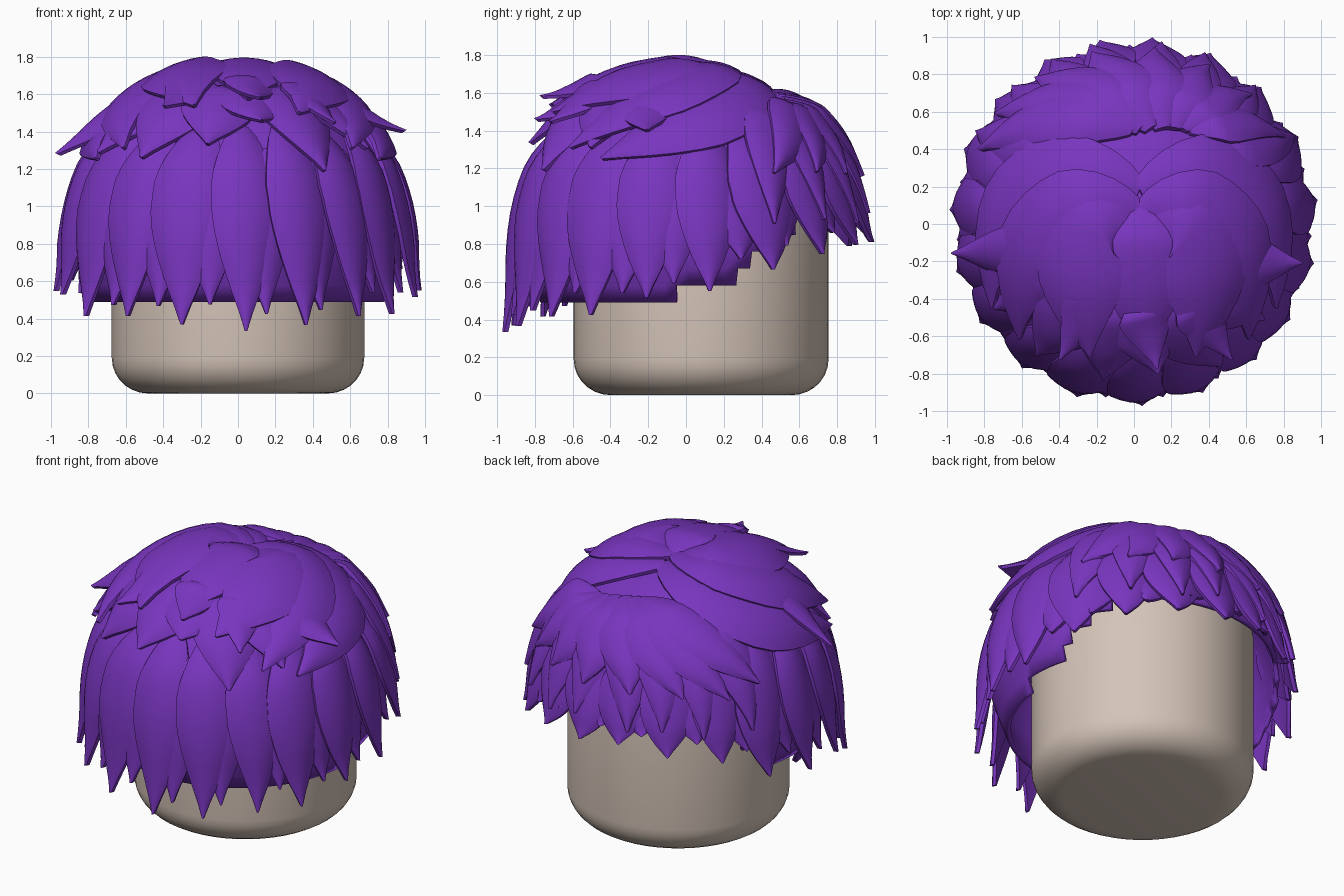
import bpy, bmesh, math, random
from mathutils import Vector

if "Cube" in bpy.data.objects:
    bpy.data.objects.remove(bpy.data.objects["Cube"])

random.seed(4)
CENTER = Vector((0, 0.015, 0.75))
RX, RZ, POW = 0.89, 0.95, 2.15


def material(name, rgb):
    m = bpy.data.materials.new(name)
    m.diffuse_color = (*rgb, 1)
    m.use_nodes = True
    m.node_tree.nodes["Principled BSDF"].inputs["Base Color"].default_value = m.diffuse_color
    return m


PURPLE = material("purple hair", (0.19, 0.036, 0.52))
SKIN = material("warm beige", (0.66, 0.55, 0.475))


def finish(name, bm, mat, angle=40):
    bmesh.ops.recalc_face_normals(bm, faces=bm.faces)
    me = bpy.data.meshes.new(name)
    bm.to_mesh(me)
    bm.free()
    me.materials.append(mat)
    ob = bpy.data.objects.new(name, me)
    bpy.context.collection.objects.link(ob)
    bpy.ops.object.select_all(action='DESELECT')
    ob.select_set(True)
    bpy.context.view_layer.objects.active = ob
    bpy.ops.object.shade_smooth_by_angle(angle=math.radians(angle))
    return ob


# Scalp surface: a full dome above the centre, a straight wall below it
def project(q):
    d = q - CENTER
    flat = Vector((d.x, d.y, 0))
    r = max(flat.length, 1e-6)
    out = flat / r
    if d.z > 0:
        a, b = r / RX, d.z / RZ
        k = (a ** POW + b ** POW) ** (-1 / POW)
        n = out * ((a * k) ** (POW - 1) / RX)
        n.z = (b * k) ** (POW - 1) / RZ
        return CENTER + d * k, n.normalized()
    return Vector((out.x * RX, out.y * RX + CENTER.y, q.z)), out


def plan(x, y):
    a = min(1, math.hypot(x, y - CENTER.y) / RX)
    return Vector((x, y, 0.75 + RZ * (1 - a ** POW) ** (1 / POW)))


def side(deg, z):
    a = math.radians(deg)
    r = RX * max(0.02, 1 - (max(0, z - 0.75) / RZ) ** POW) ** (1 / POW)
    return Vector((r * math.sin(a), CENTER.y - r * math.cos(a), z))


# One leaf-shaped lock that follows the scalp along a bent path
def lock(bm, a, b, c, width, off=0.03, bulge=0.04, flare=0.03, tilt=0.0, full=0.45):
    rows, cols = 14, 8

    def path(v):
        return project(a * (1 - v) ** 2 + b * 2 * v * (1 - v) + c * v * v)

    rings = []
    for i in range(rows + 1):
        v = i / rows
        p, n = path(v)
        t = path(min(1, v + 0.02))[0] - path(max(0, v - 0.02))[0]
        s = t.cross(n).normalized()
        w = width * min(1, (v + 0.04) / 0.38) ** 0.6
        w *= 1 - max(0, (v - full) / (1 - full)) ** 1.4
        w = max(w, 0.006)
        thick = min(1, 0.3 + v * 3) * min(1, 0.25 + (1 - v) * 2.5)
        lift = off * min(1, 0.3 + 2.5 * v) + flare * v ** 4
        outer, inner = [], []
        for j in range(cols + 1):
            u = 2 * j / cols - 1
            q, m = project(p + s * (w * u))
            o = lift + tilt * u * w / width
            outer.append(bm.verts.new(q + m * (o + bulge * thick * (1 - u * u))))
            inner.append(bm.verts.new(q + m * (o - 0.022)))
        rings.append(outer + inner[::-1])
    k = len(rings[0])
    for r0, r1 in zip(rings, rings[1:]):
        for j in range(k):
            bm.faces.new((r0[j], r0[(j + 1) % k], r1[(j + 1) % k], r1[j]))
    bm.faces.new(rings[0])
    bm.faces.new(rings[-1][::-1])


# Head: a round drum with softened ends
profile = [(0, 0), (0.48, 0)]
profile += [(0.48 + 0.195 * math.sin(t), 0.19 - 0.19 * math.cos(t))
            for t in [math.pi / 2 * i / 7 for i in range(1, 8)]]
profile += [(0.675 - 0.25 * (1 - math.cos(t)), 1.08 + 0.25 * math.sin(t))
            for t in [math.pi / 2 * i / 6 for i in range(7)]]
profile += [(0, 1.33)]
bm = bmesh.new()
vs = [bm.verts.new((r, 0.08, z)) for r, z in profile]
es = [bm.edges.new(e) for e in zip(vs, vs[1:])]
bmesh.ops.spin(bm, geom=vs + es, cent=(0, 0.08, 0), axis=(0, 0, 1),
               angle=math.tau, steps=48)
bmesh.ops.remove_doubles(bm, verts=bm.verts, dist=0.0005)
finish("head", bm, SKIN)

# Hair cap: dome whose lower edge climbs in steps towards the back
levels = [0.49, 0.58, 0.67, 0.76, 0.85, 0.94, 1.05, 1.17, 1.29, 1.4, 1.5, 1.58, 1.64, 1.675]
cuts = [-0.08, 0.26, 0.36, 0.44, 0.54]
bm = bmesh.new()
SEG = 80
grid = []
for z in levels:
    ring = []
    for i in range(SEG):
        p = side(360 * i / SEG, z)
        k = 0.985 if z > 0.75 else 0.985 - 0.4 * (0.75 - z)
        ring.append(bm.verts.new((p.x * k, p.y * k, z)))
    grid.append(ring)
top = bm.verts.new((0, 0, 1.69))
for li in range(len(levels) - 1):
    for i in range(SEG):
        j = (i + 1) % SEG
        y = (grid[2][i].co.y + grid[2][j].co.y) / 2
        if li >= sum(y > c for c in cuts):
            bm.faces.new((grid[li][i], grid[li][j], grid[li + 1][j], grid[li + 1][i]))
for i in range(SEG):
    bm.faces.new((grid[-1][i], grid[-1][(i + 1) % SEG], top))
bmesh.ops.delete(bm, geom=[v for v in bm.verts if not v.link_faces], context='VERTS')
cap = finish("hair_cap", bm, PURPLE)
sol = cap.modifiers.new("thickness", 'SOLIDIFY')
sol.thickness = 0.03
sol.offset = -1


def tip_height(deg):
    d = abs((deg + 180) % 360 - 180)
    if d < 90:
        return 0.34 + 0.19 * (d / 90) ** 1.5
    return 0.53 + 0.27 * min(1, (d - 90) / 65)


# Hanging locks: an inner and an outer tier all the way round
for name, shift, rise, off, wide, start in (
        ("inner_hanging_locks", 11, 0.08, -0.005, 0.17, 1.3),
        ("outer_hanging_locks", 2, 0.0, 0.03, 0.175, 1.42)):
    bm = bmesh.new()
    for i in range(19):
        deg = shift + i * 360 / 19
        z = tip_height(deg) + rise + random.uniform(-0.02, 0.05)
        sway = random.uniform(-4, 4)
        lock(bm, side(deg - sway, start), side(deg + sway, 1.0), side(deg + sway * 0.5, z),
             wide + random.uniform(-0.01, 0.015), off=off, bulge=0.035,
             flare=0.06, tilt=0.025, full=0.5)
    finish(name, bm, PURPLE)

# Back fringe: short overlapping locks fanning out from the upper back
bm = bmesh.new()
for deg, z in ((121, 0.90), (138, 0.92), (155, 0.90), (172, 0.95),
               (190, 0.92), (207, 0.94), (224, 0.90), (241, 0.92)):
    lock(bm, side(deg * 0.7 + 54, 1.5), side(deg, 1.35), side(deg + random.uniform(-4, 4), z),
         0.16, off=0.05, bulge=0.035, flare=0.04, tilt=0.03)
for x, y in ((-0.74, 0.36), (-0.66, 0.53), (-0.47, 0.70), (-0.2, 0.82), (0.1, 0.84),
             (0.36, 0.76), (0.56, 0.62), (0.72, 0.42)):
    lock(bm, plan(0.13 + x * 0.2, 0.50), plan(x * 0.6, y * 0.45 + 0.36), plan(x, y),
         0.15, off=0.075, bulge=0.035, flare=0.03, tilt=0.03)
finish("back_fringe", bm, PURPLE)

# Crown locks: nested heart-shaped pairs sweeping sideways and forward
bm = bmesh.new()
for s in (-1, 1):
    lock(bm, plan(0.03, 0.18), plan(s * 0.58, 0.42), plan(s * 0.68, -0.40),
         0.23, off=0.045, bulge=0.035, flare=0.06, tilt=-0.02 * s, full=0.6)
    lock(bm, plan(0.03, 0.06), plan(s * 0.48, 0.22), plan(s * 0.54, -0.54),
         0.22, off=0.07, bulge=0.035, flare=0.05, tilt=-0.02 * s, full=0.6)
    lock(bm, plan(0.04 + s * 0.05, -0.04), plan(0.04 + s * 0.36, 0.08),
         plan(0.04 + s * 0.24, -0.60), 0.24, off=0.085, bulge=0.03, flare=0.07,
         tilt=-0.01 * s, full=0.65)
# central lock closing the parting
lock(bm, plan(0.05, 0.10), plan(0.05, -0.2), plan(0.05, -0.58), 0.2,
     off=0.08, bulge=0.02, flare=0.05, full=0.6)
finish("crown_locks", bm, PURPLE)

# Forward locks: middle tier over the brow, with lifted tips
bm = bmesh.new()
for deg, z, wid, flare in ((-80, 1.20, 0.15, 0.15), (-58, 1.24, 0.16, 0.06),
                           (-36, 1.22, 0.19, 0.05), (-11, 1.28, 0.18, 0.06),
                           (9, 1.37, 0.17, 0.10), (31, 1.16, 0.20, 0.04),
                           (53, 1.26, 0.16, 0.06), (76, 1.30, 0.15, 0.15)):
    lock(bm, side(deg * 0.8, 1.62), side(deg * 0.9, 1.50), side(deg, z),
         wid, off=0.05, bulge=0.04, flare=flare, tilt=0.03, full=0.55)
# upturned tufts at the end of the crown sweep
for x, y, dx in ((-0.16, -0.32, -0.16), (0.04, -0.36, 0.06), (0.26, -0.32, 0.16)):
    lock(bm, plan(x, y), plan(x + dx * 0.4, y - 0.12), plan(x + dx, y - 0.26),
         0.13, off=0.10, bulge=0.025, flare=0.11, tilt=0.03, full=0.4)
finish("forward_locks", bm, PURPLE)
